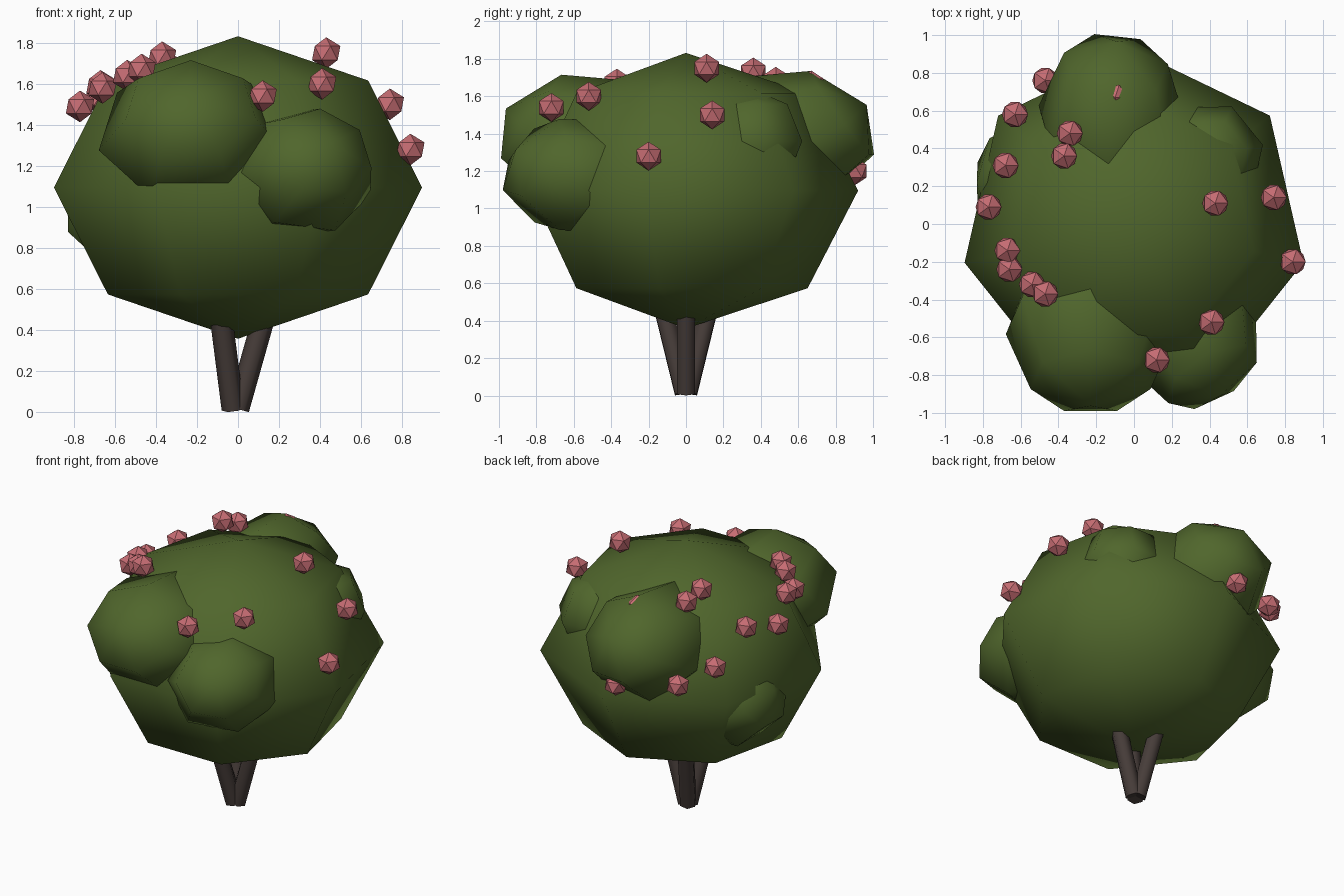
import bpy, bmesh, math
from mathutils import Vector, Matrix, Euler

cube = bpy.data.objects.get("Cube")
if cube:
    bpy.data.objects.remove(cube, do_unlink=True)


def material(name, rgb):
    mat = bpy.data.materials.new(name)
    mat.use_nodes = True
    color = (*rgb, 1.0)
    mat.diffuse_color = color
    mat.node_tree.nodes["Principled BSDF"].inputs["Base Color"].default_value = color
    return mat


LEAF = material("leaf_green", (0.08, 0.133, 0.025))
BARK = material("dark_bark", (0.062, 0.046, 0.041))
BERRY = material("berry_pink", (0.56, 0.15, 0.17))


def finish(name, bm, mat, smooth_angle=None):
    bmesh.ops.recalc_face_normals(bm, faces=bm.faces)
    mesh = bpy.data.meshes.new(name)
    bm.to_mesh(mesh)
    bm.free()
    mesh.materials.append(mat)
    obj = bpy.data.objects.new(name, mesh)
    bpy.context.collection.objects.link(obj)
    if smooth_angle:
        bpy.ops.object.select_all(action="DESELECT")
        obj.select_set(True)
        bpy.context.view_layer.objects.active = obj
        bpy.ops.object.shade_smooth_by_angle(angle=math.radians(smooth_angle))
    return obj


def leaf_ball(name, center, radii, tilt=(0, 0, 0)):
    """Coarse seven-sided ball with one meridian on +y, tilted, then squashed."""
    bm = bmesh.new()
    segments, bands = 7, 4
    rings = []
    for b in range(1, bands):
        lat = math.pi * b / bands
        rings.append([bm.verts.new((math.sin(lat) * math.sin(math.tau * s / segments),
                                    math.sin(lat) * math.cos(math.tau * s / segments),
                                    math.cos(lat))) for s in range(segments)])
    top, bottom = bm.verts.new((0, 0, 1)), bm.verts.new((0, 0, -1))
    for s in range(segments):
        n = (s + 1) % segments
        bm.faces.new((top, rings[0][s], rings[0][n]))
        bm.faces.new((bottom, rings[-1][n], rings[-1][s]))
        for upper, lower in zip(rings, rings[1:]):
            bm.faces.new((upper[s], lower[s], lower[n], upper[n]))
    rotation = Euler([math.radians(a) for a in tilt]).to_matrix().to_4x4()
    bm.transform(Matrix.Translation(center) @ Matrix.Diagonal((*radii, 1)) @ rotation)
    return finish(name, bm, LEAF, 100)


# Foliage: one large crown with smaller clumps pushed into it, poles facing outward
leaf_ball("crown", (0, 0, 1.095), (0.92, 0.92, 0.737))
leaf_ball("front_right_clump", (-0.23, -0.53, 1.35), (0.46, 0.495, 0.38), (61, 0, 0))
leaf_ball("front_left_clump", (0.31, -0.57, 1.17), (0.37, 0.42, 0.33), (64, 8, 22))
leaf_ball("back_clump", (-0.12, 0.53, 1.37), (0.40, 0.50, 0.38), (61, 0, 175))
leaf_ball("right_low_clump", (-0.53, 0.22, 0.97), (0.33, 0.34, 0.31), (66, 0, -90))
leaf_ball("left_high_clump", (0.39, 0.35, 1.36), (0.30, 0.30, 0.28), (0, 0, 129))


# Trunk: three spreading stems
def stem(name, foot, head, radius):
    foot, head = Vector(foot), Vector(head)
    axis = head - foot
    bm = bmesh.new()
    bmesh.ops.create_cone(bm, cap_ends=True, segments=6, radius1=radius,
                          radius2=radius, depth=axis.length)
    turn = axis.to_track_quat("Z", "Y").to_matrix().to_4x4()
    bm.transform(Matrix.Translation((foot + head) / 2) @ turn)
    return finish(name, bm, BARK, 65)


stem("left_stem", (0.0, 0, 0.015), (0.165, 0, 0.6), 0.055)
for side, y in (("front", -1), ("back", 1)):
    stem(side + "_right_stem", (-0.025, 0.012 * y, 0.015), (-0.10, 0.155 * y, 0.6), 0.055)

# Berries scattered over the upper foliage
BERRIES = [
    (-0.47, 0.76, 1.24), (-0.63, 0.58, 1.34), (-0.68, 0.31, 1.53), (-0.77, 0.09, 1.49),
    (-0.67, -0.14, 1.59), (-0.66, -0.24, 1.58), (-0.54, -0.32, 1.64), (-0.47, -0.37, 1.67),
    (-0.34, 0.48, 1.68), (-0.37, 0.36, 1.73), (0.43, 0.11, 1.75), (0.74, 0.14, 1.50),
    (0.84, -0.20, 1.28), (0.41, -0.52, 1.60), (0.12, -0.72, 1.54), (-0.09, 0.90, 1.20),
    (-0.10, 0.67, 1.66),
]
for i, spot in enumerate(BERRIES, 1):
    bm = bmesh.new()
    bmesh.ops.create_icosphere(bm, subdivisions=1, radius=0.077,
                               matrix=Matrix.Translation(spot))
    finish(f"berry_{i}", bm, BERRY)
